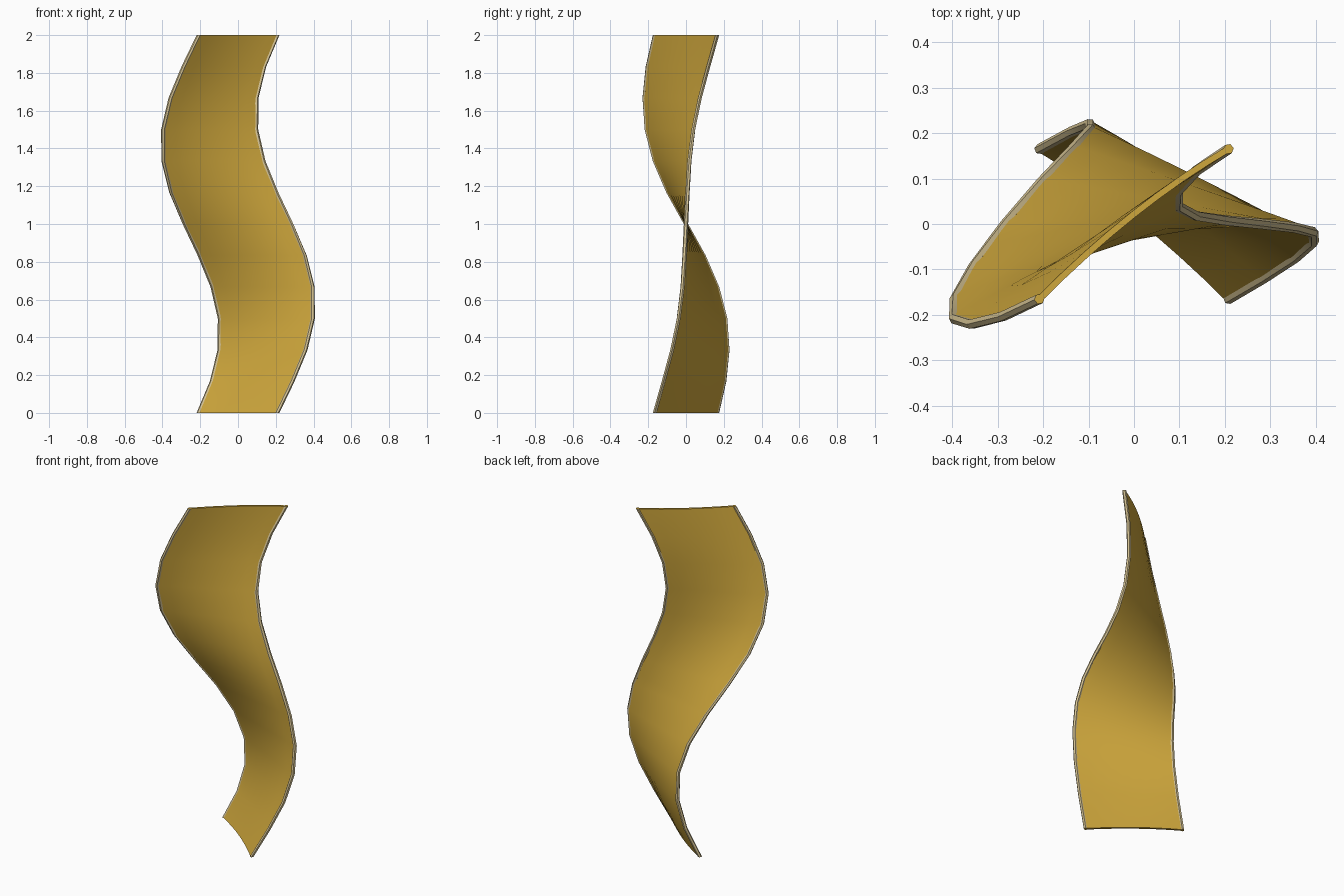
import bpy, bmesh, math
from mathutils import Vector

if "Cube" in bpy.data.objects:
    bpy.data.objects.remove(bpy.data.objects["Cube"])

SEGS, COLS = 12, 8          # steps up the ribbon, strips across it
HALF_THICK, RIM_R = 0.007, 0.0115


def material(name, rgb):
    m = bpy.data.materials.new(name)
    m.diffuse_color = (*rgb, 1)
    m.use_nodes = True
    m.node_tree.nodes["Principled BSDF"].inputs["Base Color"].default_value = m.diffuse_color
    return m


gold = material("gold", (0.62, 0.385, 0.045))
beige = material("warm_beige", (0.66, 0.54, 0.29))


def ribbon_point(z, u):
    """Point on the twisted ribbon: u runs -1 (left edge) to 1 (right edge)."""
    s = z - 1
    half_x = 0.208 + 0.075 * (1 + math.cos(math.pi * s)) / 2
    half_y = 0.165 * s * (2 - abs(s))
    wave = math.sin(math.pi * z)
    bow = 0.022 * s * s * (1 - u * u)
    return Vector((0.15 * wave + u * half_x, 0.085 * wave + u * half_y + bow, z))


def across(z):
    d = ribbon_point(z, 1) - ribbon_point(z, -1)
    return d.normalized()


def loft(name, rings, side_mat, cap_mat):
    """Skin a stack of closed rings and cap both ends."""
    bm = bmesh.new()
    vr = [[bm.verts.new(p) for p in ring] for ring in rings]
    n = len(vr[0])
    for a, b in zip(vr, vr[1:]):
        for i in range(n):
            j = (i + 1) % n
            bm.faces.new((a[i], a[j], b[j], b[i]))
    for ring in (vr[0], vr[-1]):
        bm.faces.new(ring).material_index = 1
    bmesh.ops.recalc_face_normals(bm, faces=bm.faces)
    me = bpy.data.meshes.new(name)
    bm.to_mesh(me)
    bm.free()
    me.materials.append(side_mat)
    me.materials.append(cap_mat)
    ob = bpy.data.objects.new(name, me)
    bpy.context.collection.objects.link(ob)
    bpy.context.view_layer.objects.active = ob
    ob.select_set(True)
    bpy.ops.object.shade_smooth_by_angle(angle=math.radians(40))
    ob.select_set(False)


levels = [2 * k / SEGS for k in range(SEGS + 1)]

# Twisted sheet, with a front and a back skin
rings = []
for z in levels:
    d = across(z)
    off = Vector((-d.y, d.x, 0)) * HALF_THICK
    row = [ribbon_point(z, -1 + 2 * c / COLS) for c in range(COLS + 1)]
    rings.append([p - off for p in row] + [p + off for p in reversed(row)])
loft("ribbon_sheet", rings, gold, gold)

# Narrow rim along each long edge
for name, u in (("left_rim", -1), ("right_rim", 1)):
    rings = []
    for z in levels:
        d = across(z)
        nrm = Vector((-d.y, d.x, 0))
        c = ribbon_point(z, u)
        rings.append([c + RIM_R * (d * math.cos(a) + nrm * math.sin(a))
                      for a in (math.pi * (k + 0.5) / 3 for k in range(6))])
    loft(name, rings, beige, gold)
